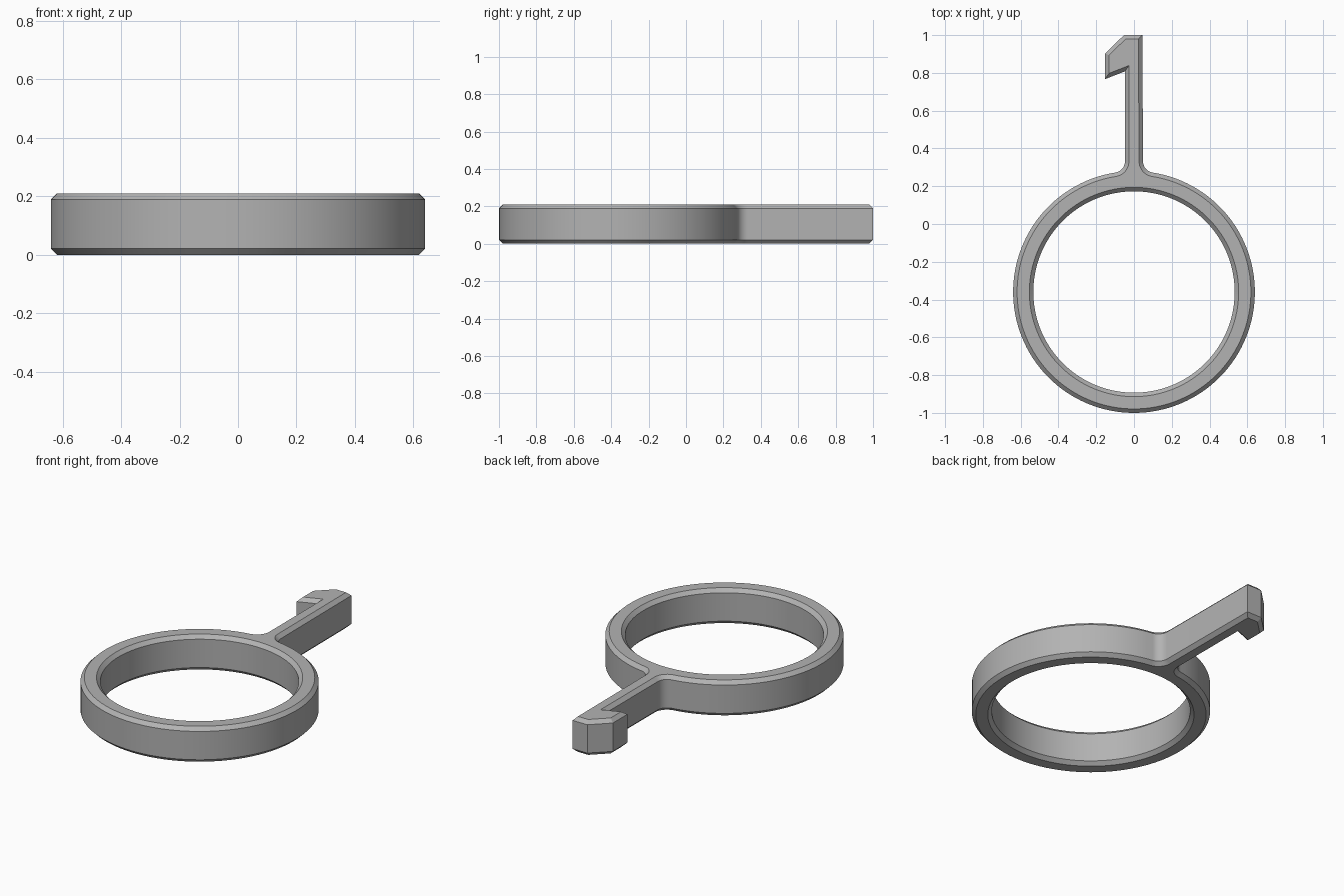
import bpy, bmesh
from math import sin, cos, atan2, sqrt, pi, radians
from mathutils import Vector

cube = bpy.data.objects.get("Cube")
if cube:
    bpy.data.objects.remove(cube)

HEIGHT, CHAMFER = 0.21, 0.021
CENTRE = Vector((0, -0.36))
OUTER, INNER = 0.64, 0.533
HALF_STEM, FILLET = 0.048, 0.06


def arc(centre, radius, start, end, steps):
    """Points along an arc, both ends included."""
    angles = [start + (end - start) * i / steps for i in range(steps + 1)]
    return [centre + radius * Vector((cos(a), sin(a))) for a in angles]


def inset(points, distance):
    """Mitred inset of a counter-clockwise loop (negative grows it)."""
    result = []
    for i, p in enumerate(points):
        a = (p - points[i - 1]).normalized()
        b = (points[(i + 1) % len(points)] - p).normalized()
        n1, n2 = Vector((-a.y, a.x)), Vector((-b.y, b.x))
        result.append(p + (n1 + n2) * distance / (1 + n1.dot(n2)))
    return result


# Outline: ring, fillets into the stem, and hooked tip
fx = HALF_STEM + FILLET
fy = sqrt((OUTER + FILLET) ** 2 - fx ** 2)
tangent = atan2(fy, fx)
right_fillet = CENTRE + Vector((fx, fy))
left_fillet = CENTRE + Vector((-fx, fy))
hook = [(HALF_STEM - 0.004, 1), (-0.053, 1), (-0.153, 0.903),
        (-0.153, 0.767), (-HALF_STEM, 0.808)]
outline = arc(CENTRE, OUTER, pi - tangent, 2 * pi + tangent, 120)
outline += arc(right_fillet, FILLET, pi + tangent, pi, 10)[1:]
outline += [Vector(p) for p in hook]
outline += arc(left_fillet, FILLET, 0, -tangent, 10)[:-1]
hole = arc(CENTRE, INNER, 0, 2 * pi, 128)[:-1]

# Chamfered walls, then flat caps around the hole
bm = bmesh.new()
levels = [(0, CHAMFER), (CHAMFER, 0), (HEIGHT - CHAMFER, 0), (HEIGHT, CHAMFER)]
caps = {0: [], HEIGHT: []}
for loop, sign in ((outline, 1), (hole, -1)):
    rows = [[bm.verts.new((p.x, p.y, z)) for p in inset(loop, sign * d)]
            for z, d in levels]
    for low, high in zip(rows, rows[1:]):
        for i in range(len(loop)):
            bm.faces.new((low[i - 1], low[i], high[i], high[i - 1]))
    for z, row in ((0, rows[0]), (HEIGHT, rows[-1])):
        caps[z] += [bm.edges.get((row[i - 1], row[i])) for i in range(len(row))]
for z, edges in caps.items():
    bmesh.ops.triangle_fill(bm, edges=edges, use_beauty=True,
                            normal=(0, 0, 1 if z else -1))
bmesh.ops.recalc_face_normals(bm, faces=bm.faces)

mesh = bpy.data.meshes.new("ring_with_hooked_stem")
bm.to_mesh(mesh)
bm.free()
ring = bpy.data.objects.new("ring_with_hooked_stem", mesh)
bpy.context.collection.objects.link(ring)

# Plain grey
grey = bpy.data.materials.new("grey")
grey.use_nodes = True
colour = (0.45, 0.45, 0.45, 1)
grey.diffuse_color = colour
grey.node_tree.nodes["Principled BSDF"].inputs["Base Color"].default_value = colour
mesh.materials.append(grey)

bpy.context.view_layer.objects.active = ring
ring.select_set(True)
bpy.ops.object.shade_smooth_by_angle(angle=radians(30))
